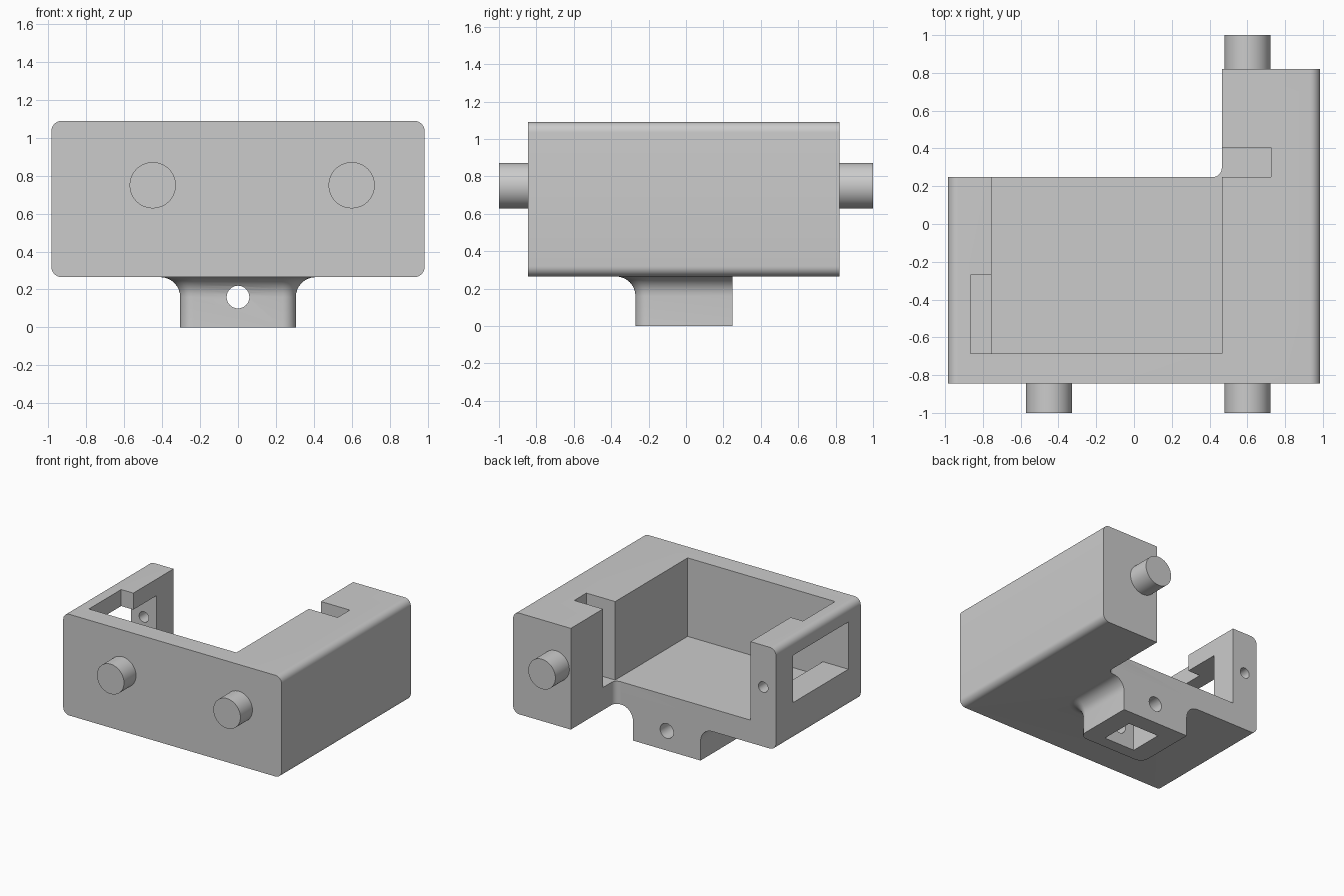
import bpy, bmesh, math
from mathutils import Vector

if "Cube" in bpy.data.objects:
    bpy.data.objects.remove(bpy.data.objects["Cube"])

grey = bpy.data.materials.new("plain grey")
grey.diffuse_color = (0.6, 0.6, 0.6, 1)
grey.use_nodes = True
grey.node_tree.nodes["Principled BSDF"].inputs["Base Color"].default_value = grey.diffuse_color

LEFT, RIGHT, INNER = -0.985, 0.985, 0.465
FRONT, MID, BACK = -0.845, 0.248, 0.82
BOTTOM, FLOOR, TOP = 0.265, 0.45, 1.09


def make(name, bm):
    bmesh.ops.recalc_face_normals(bm, faces=bm.faces)
    me = bpy.data.meshes.new(name)
    bm.to_mesh(me)
    bm.free()
    ob = bpy.data.objects.new(name, me)
    bpy.context.collection.objects.link(ob)
    me.materials.append(grey)
    return ob


def loft(name, rings):
    """Closed solid through rings holding equal numbers of points."""
    bm = bmesh.new()
    rows = [[bm.verts.new(p) for p in ring] for ring in rings]
    n = len(rows[0])
    for a, b in zip(rows, rows[1:]):
        for i in range(n):
            j = (i + 1) % n
            bm.faces.new((a[i], a[j], b[j], b[i]))
    bm.faces.new(rows[0])
    bm.faces.new(rows[-1])
    return make(name, bm)


def arc(cx, cy, r, a0, a1, n=8):
    return [(cx + r * math.cos(math.radians(a0 + (a1 - a0) * i / n)),
             cy + r * math.sin(math.radians(a0 + (a1 - a0) * i / n))) for i in range(n + 1)]


def box(name, x0, x1, y0, y1, z0, z1):
    return loft(name, [[(x0, y0, z), (x1, y0, z), (x1, y1, z), (x0, y1, z)] for z in (z0, z1)])


def rod(name, x, z, r, y0, y1, n=48):
    pts = arc(x, z, r, 0, 360 - 360 / n, n - 1)
    return loft(name, [[(px, y, pz) for px, pz in pts] for y in (y0, y1)])


def boolean(target, tool, op):
    m = target.modifiers.new(op, 'BOOLEAN')
    m.operation, m.solver, m.object = op, 'EXACT', tool
    bpy.context.view_layer.objects.active = target
    bpy.ops.object.modifier_apply(modifier=m.name)
    bpy.data.objects.remove(tool)


# Housing block with rounded long edges
r = 0.055
section = (arc(RIGHT - r, TOP - r, r, 0, 90) + arc(LEFT + r, TOP - r, r, 90, 180)
           + arc(LEFT + r, BOTTOM + r, r, 180, 270) + arc(RIGHT - r, BOTTOM + r, r, 270, 360))
body = loft("housing", [[(x, y, z) for x, z in section] for y in (FRONT, BACK)])

# Step at the back left, with a filleted inside corner
step = [(-1.2, 1.0), (-1.2, MID)] + arc(INNER - 0.05, MID + 0.05, 0.05, 270, 360) + [(INNER, 1.0)]
boolean(body, loft("step_cutter", [[(x, y, z) for x, y in step] for z in (0.1, 1.3)]), 'DIFFERENCE')

# Flared mounting foot: flat back, rounded front corners
rings = []
flare = [(0.0, 0.0)] + [(0.105 * (1 - math.cos(t)), 0.16 + 0.105 * math.sin(t))
                        for t in [math.radians(90 * i / 8) for i in range(9)]] + [(0.105, 0.32)]
for o, z in flare:
    hx, c = 0.305 + o, 0.07 + o
    outline = ([(hx, MID), (-hx, MID)] + arc(-hx + c, -0.27 - o + c, c, 180, 270)
               + arc(hx - c, -0.27 - o + c, c, 270, 360))
    rings.append([(x, y, z) for x, y in outline])
boolean(body, loft("foot", rings), 'UNION')

# Openings
for cutter in (
    box("cavity", -0.755, INNER, -0.685, 0.5, FLOOR, 1.3),
    box("slot", INNER - 0.1, 0.725, MID, 0.405, FLOOR, 1.3),
    box("side_window", -1.2, -0.7, -0.685, 0.03, 0.57, 0.955),
    box("wall_pocket", -0.865, -0.7, -0.685, -0.27, 0.57, 1.3),
    box("foot_pocket", -0.14, 0.14, -0.17, 0.11, -0.1, 0.265),
    rod("foot_hole", 0, 0.16, 0.06, -0.6, 0.5, 32),
    rod("wall_hole", -0.87, 0.75, 0.043, -0.1, 0.5, 32),
):
    boolean(body, cutter, 'DIFFERENCE')

# Round pins on the front and back
rod("front_pin_left", -0.45, 0.75, 0.122, -1.0, FRONT)
rod("front_pin_right", 0.6, 0.75, 0.122, -1.0, FRONT)
rod("back_pin", 0.6, 0.75, 0.122, BACK, 1.0)

# Smooth curves, sharp edges
for ob in bpy.context.scene.objects:
    ob.select_set(True)
bpy.context.view_layer.objects.active = body
bpy.ops.object.shade_smooth_by_angle(angle=math.radians(30))
